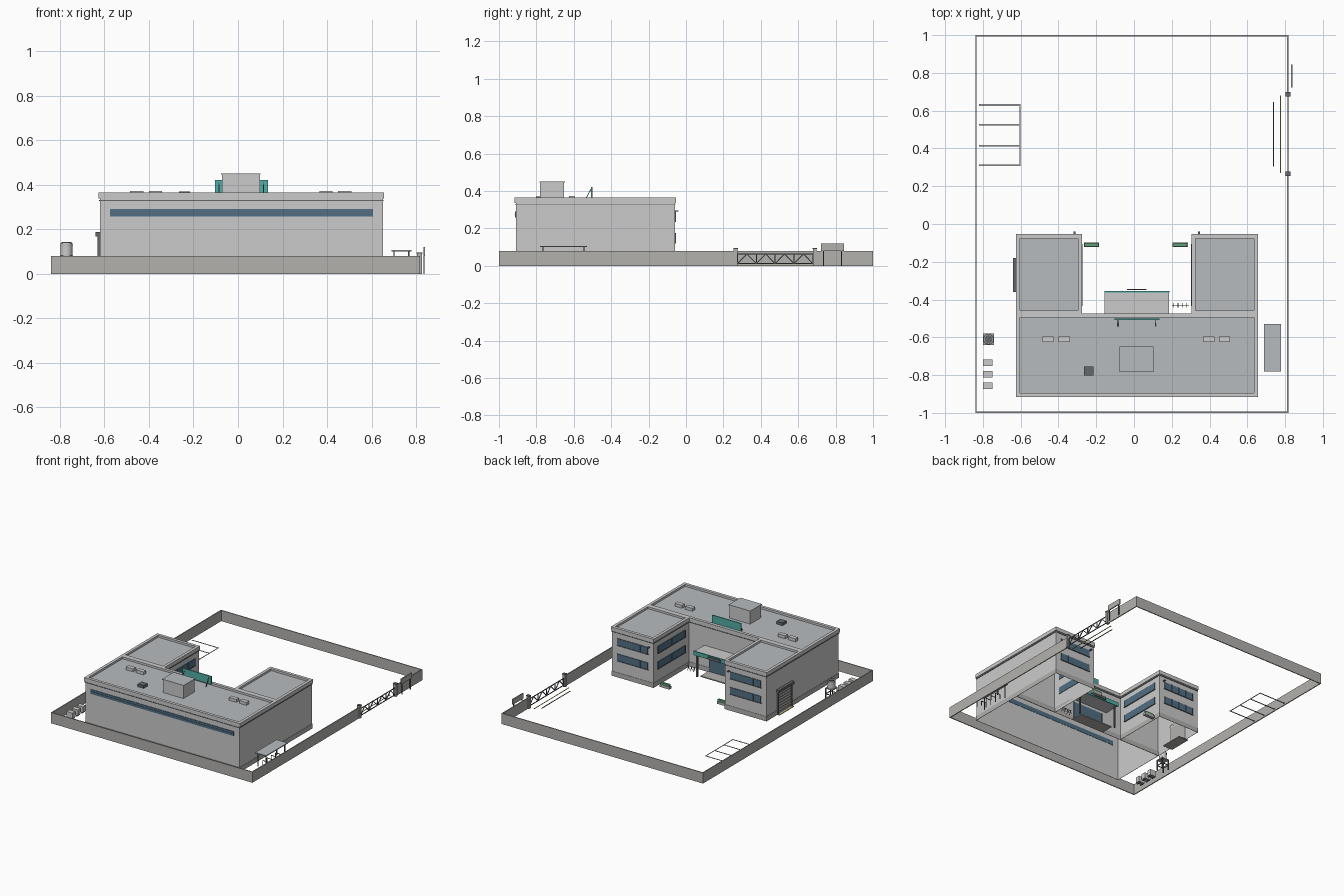
import bpy, bmesh
from mathutils import Vector, Matrix

if "Cube" in bpy.data.objects:
    bpy.data.objects.remove(bpy.data.objects["Cube"])

def material(name, rgb):
    m = bpy.data.materials.new(name)
    m.diffuse_color = (*rgb, 1)
    m.use_nodes = True
    m.node_tree.nodes["Principled BSDF"].inputs["Base Color"].default_value = m.diffuse_color
    return m

WALL = material("wall_grey", (0.66, 0.67, 0.67))
ROOF = material("roof_grey", (0.47, 0.5, 0.52))
FENCE = material("fence_grey", (0.45, 0.44, 0.42))
DARK = material("dark_metal", (0.13, 0.14, 0.15))
GLASS = material("glass", (0.08, 0.16, 0.24))
TEAL = material("teal", (0.08, 0.42, 0.38))
GREEN = material("hedge_green", (0.12, 0.36, 0.18))
YELLOW = material("yellow", (0.8, 0.65, 0.1))
WHITE = material("white", (0.85, 0.85, 0.85))

def finish(name, bm, mat):
    me = bpy.data.meshes.new(name)
    bm.to_mesh(me)
    bm.free()
    ob = bpy.data.objects.new(name, me)
    bpy.context.collection.objects.link(ob)
    if mat:
        me.materials.append(mat)
    return ob

def boxes(name, mat, *specs, open_bottom=False):
    """One object from boxes given as (x0, x1, y0, y1, z0, z1)."""
    bm = bmesh.new()
    for x0, x1, y0, y1, z0, z1 in specs:
        m = Matrix.Translation(((x0+x1)/2, (y0+y1)/2, (z0+z1)/2)) @ Matrix.Diagonal((x1-x0, y1-y0, z1-z0, 1))
        bmesh.ops.create_cube(bm, size=1, matrix=m)
    if open_bottom:
        bm.normal_update()
        bmesh.ops.delete(bm, geom=[f for f in bm.faces if f.normal.z < -0.9], context='FACES_ONLY')
    return finish(name, bm, mat)

def ring(x0, x1, y0, y1, z0, z1, t):
    """Four boxes forming a rectangular frame of thickness t."""
    return [(x0, x1, y0, y0+t, z0, z1), (x0, x1, y1-t, y1, z0, z1),
            (x0, x0+t, y0+t, y1-t, z0, z1), (x1-t, x1, y0+t, y1-t, z0, z1)]

def bars(name, mat, segs, r):
    """Square bars between point pairs."""
    bm = bmesh.new()
    for a, b in segs:
        a, b = Vector(a), Vector(b)
        d = b - a
        m = Matrix.Translation((a+b)/2) @ d.to_track_quat('Z', 'Y').to_matrix().to_4x4() @ Matrix.Diagonal((2*r, 2*r, d.length, 1))
        bmesh.ops.create_cube(bm, size=1, matrix=m)
    return finish(name, bm, mat)

def cylinder(name, mat, x, y, z0, z1, r, n=24):
    bm = bmesh.new()
    bmesh.ops.create_cone(bm, cap_ends=True, segments=n, radius1=r, radius2=r, depth=z1-z0,
                          matrix=Matrix.Translation((x, y, (z0+z1)/2)))
    for f in bm.faces:
        f.smooth = len(f.verts) == 4
    return finish(name, bm, mat)

CX = 0.015                                   # symmetry line of the building
def mir(s):                                  # mirror a box spec across CX
    return (2*CX-s[1], 2*CX-s[0], *s[2:])

# Building volumes, each an open-bottomed shell with plinth and parapet
volumes = {"main_block": (-0.62, 0.65, -0.91, -0.48),
           "left_wing": (-0.62, -0.28, -0.48, -0.06),
           "right_wing": (0.31, 0.65, -0.48, -0.06)}
for n, (x0, x1, y0, y1) in volumes.items():
    boxes(n, WALL, (x0, x1, y0, y1, 0, 0.345), open_bottom=True)
    boxes(n+"_roof", ROOF, (x0+.01, x1-.01, y0+.01, y1-.01, 0.345, 0.35))
    e = 0.006
    b = y0-e if n == "main_block" else y0
    boxes(n+"_parapet", WALL, *ring(x0-e, x1+e, b, y1+e, 0.337, 0.365, 0.022))
    boxes(n+"_parapet_trim", DARK, *ring(x0-.003, x1+.003, y0-.003, y1+.003, 0.327, 0.331, 0.003))
    boxes(n+"_plinth", FENCE, *ring(x0-.002, x1+.002, y0-.002, y1+.002, 0, 0.035, 0.002))

# Ribbon window on the front
boxes("ribbon_window", GLASS, (-0.575, 0.605, -0.914, -0.908, 0.257, 0.29))
boxes("ribbon_window_rail", DARK, (-0.575, 0.605, -0.916, -0.91, 0.272, 0.275))

# Wing windows: two rows on end faces and courtyard faces
glass, frame = [], []
for z in (0.125, 0.24):
    x0, w = -0.575, 0.25
    glass.append((x0, x0+w, -0.062, -0.056, z, z+0.05))
    frame += [(x0+i*w/4-.002, x0+i*w/4+.002, -0.06, -0.054, z, z+.05) for i in range(5)]
    frame += [(x0-.005, x0+w+.005, -0.06, -0.053, z-.005, z)]
    y0, w = -0.43, 0.32
    glass.append((-0.282, -0.276, y0, y0+w, z, z+0.05))
    frame += [(-0.28, -0.274, y0+i*w/4-.002, y0+i*w/4+.002, z, z+.05) for i in range(5)]
    frame += [(-0.28, -0.273, y0-.005, y0+w+.005, z-.005, z)]
boxes("wing_windows", GLASS, *glass, *map(mir, glass))
boxes("wing_window_frames", DARK, *frame, *map(mir, frame))

# Security lamps on the wing ends
for n, x in (("left", -0.315), ("right", 0.345)):
    boxes(n+"_wing_lamp", DARK, (x-.005, x+.005, -0.06, -0.04, 0.29, 0.297))

# Entrance: canopy, fascia, posts, glazing, step
boxes("entrance_canopy", WALL, (-0.155, 0.185, -0.48, -0.362, 0.168, 0.19))
boxes("canopy_fascia", TEAL, (-0.157, 0.187, -0.362, -0.354, 0.165, 0.195))
boxes("canopy_sign", DARK, (-0.038, 0.065, -0.35, -0.343, 0.17, 0.19))
boxes("canopy_posts", DARK, *[(x-.005, x+.005, -0.38, -0.37, 0, 0.168) for x in (-0.14, 0.17)])
boxes("entrance_glazing", GLASS, (-0.11, 0.14, -0.482, -0.474, 0.008, 0.145))
boxes("entrance_mullions", DARK, *[(x-.002, x+.002, -0.48, -0.471, 0.008, 0.145) for x in (-.11, -.0475, .015, .0775, .14)])
boxes("entrance_step", FENCE, (-0.12, 0.15, -0.48, -0.385, 0, 0.008))

# Planters with hedges
for n, x in (("left", -0.225), ("right", 0.245)):
    boxes(n+"_planter", FENCE, (x-.04, x+.04, -0.122, -0.098, 0, 0.018))
    boxes(n+"_hedge", GREEN, (x-.036, x+.036, -0.119, -0.101, 0.018, 0.032))

# Small cycle rack in the courtyard
bars("courtyard_rack", DARK, [((.2, -.43, .03), (.29, -.43, .03))] +
     [((x, -.43+s, 0), (x, -.43, .03)) for x in (.21, .233, .257, .28) for s in (-.01, .01)], .0015)

# Rooftop: stair house, sign board, air units, hatch
boxes("stair_house", WALL, (-0.072, 0.098, -0.78, -0.652, 0.35, 0.447))
boxes("stair_house_cap", ROOF, (-0.076, 0.102, -0.784, -0.648, 0.445, 0.45))
boxes("roof_sign_board", TEAL, (-0.103, 0.135, -0.508, -0.5, 0.36, 0.42))
bars("roof_sign_braces", DARK, [((x, -.508, .41), (x, -.54, .35)) for x in (-.085, .115)], .002)
boxes("roof_air_units", WALL, *[(x, x+.06, -0.626, -0.595, 0.35, 0.372) for x in (-.485, -.4, .365, .449)])
boxes("roof_hatch", DARK, (-0.265, -0.215, -0.802, -0.755, 0.35, 0.37))

# Loading door on the left wing
boxes("loading_door", FENCE, (-0.624, -0.618, -0.345, -0.195, 0.01, 0.16))
boxes("loading_door_slats", DARK, *[(-0.626, -0.62, -.345, -.195, .02+i*.02, .022+i*.02) for i in range(7)])
boxes("loading_door_jambs", DARK, *[(-0.63, -0.618, y-.004, y+.004, 0, .17) for y in (-.35, -.19)])
boxes("loading_canopy", DARK, (-0.64, -0.62, -0.36, -0.18, 0.168, 0.188))
boxes("loading_pad", FENCE, (-0.635, -0.56, -0.355, -0.185, 0, 0.006))
boxes("loading_safety_line", YELLOW, (-0.64, -0.635, -0.355, -0.185, 0, 0.006))

# Perimeter wall with the gate opening
X0, X1, T = -0.84, 0.818, 0.007
boxes("perimeter_wall", FENCE, (X0, X1, -1, -1+T, 0, .08), (X0, X1, 1-T, 1, 0, .08),
      (X0, X0+T, -1+T, 1-T, 0, .08), (X1-T, X1, -1+T, .265, 0, .08), (X1-T, X1, .69, 1-T, 0, .08))

# Gate posts and trussed sliding gate
boxes("gate_posts", FENCE, *[(.803, .826, y-.01, y+.01, 0, .09) for y in (.265, .688)])
boxes("gate_post_caps", DARK, *[(.801, .828, y-.012, y+.012, .09, .096) for y in (.265, .688)])
ys = [.275+i*.0504 for i in range(9)]
seg = [((.815, ys[0], z), (.815, ys[-1], z)) for z in (.012, .063)]
for i, y in enumerate(ys):
    if i % 2 == 0:
        seg.append(((.815, y, .012), (.815, y, .063)))
    if i < 8:
        a, b = (.012, .063) if i % 2 == 0 else (.063, .012)
        seg.append(((.815, y, a), (.815, ys[i+1], b)))
bars("sliding_gate", DARK, seg, .0025)
boxes("gate_line", YELLOW, (.773, .779, .27, .68, 0, .002))
boxes("gate_drain", DARK, (.735, .742, .305, .645, 0, .002))

# Sign board outside the gate
boxes("gate_sign", FENCE, (.832, .84, .722, .845, .08, .12))
boxes("gate_sign_legs", DARK, *[(.833, .838, y-.003, y+.003, 0, .08) for y in (.735, .832)])

# Parking bays
boxes("parking_lines", WHITE, *[(-.82, -.6, y-.004, y+.004, 0, .002) for y in (.31, .415, .525, .63)],
      (-.606, -.6, .314, .626, 0, .002))

# Cycle shelter on the right side
boxes("shelter_roof", ROOF, (.688, .778, -.78, -.53, .1, .107))
boxes("shelter_posts", DARK, *[(x-.003, x+.003, y-.003, y+.003, 0, .1) for x in (.7, .766) for y in (-.765, -.545)])
hoops = []
for i in range(4):
    y = -.73+i*.05
    hoops += [((.715, y, 0), (.715, y, .035)), ((.715, y, .035), (.755, y, .035)), ((.755, y, .035), (.755, y, 0))]
bars("shelter_hoops", DARK, hoops, .002)

# Water tank on its stand
tx, ty = -.77, -.61
boxes("tank_stand", DARK, *[(tx+a-.003, tx+a+.003, ty+b-.003, ty+b+.003, 0, .08) for a in (-.027, .027) for b in (-.027, .027)],
      *ring(tx-.03, tx+.03, ty-.03, ty+.03, .035, .04, .005))
boxes("tank_platform", FENCE, (tx-.03, tx+.03, ty-.03, ty+.03, .076, .082))
cylinder("water_tank", WALL, tx, ty, .082, .138, .027)
cylinder("water_tank_rim", FENCE, tx, ty, .126, .13, .029)
cylinder("water_tank_lid", DARK, tx, ty, .138, .142, .022)

# Ground air units along the left side
for i, y in enumerate((-.735, -.795, -.856)):
    boxes(f"ground_unit_{i+1}", WALL, (-.8, -.75, y-.017, y+.017, .008, .05))
    boxes(f"ground_unit_feet_{i+1}", DARK, *[(x-.004, x+.004, y-.017, y+.017, 0, .008) for x in (-.79, -.76)])
